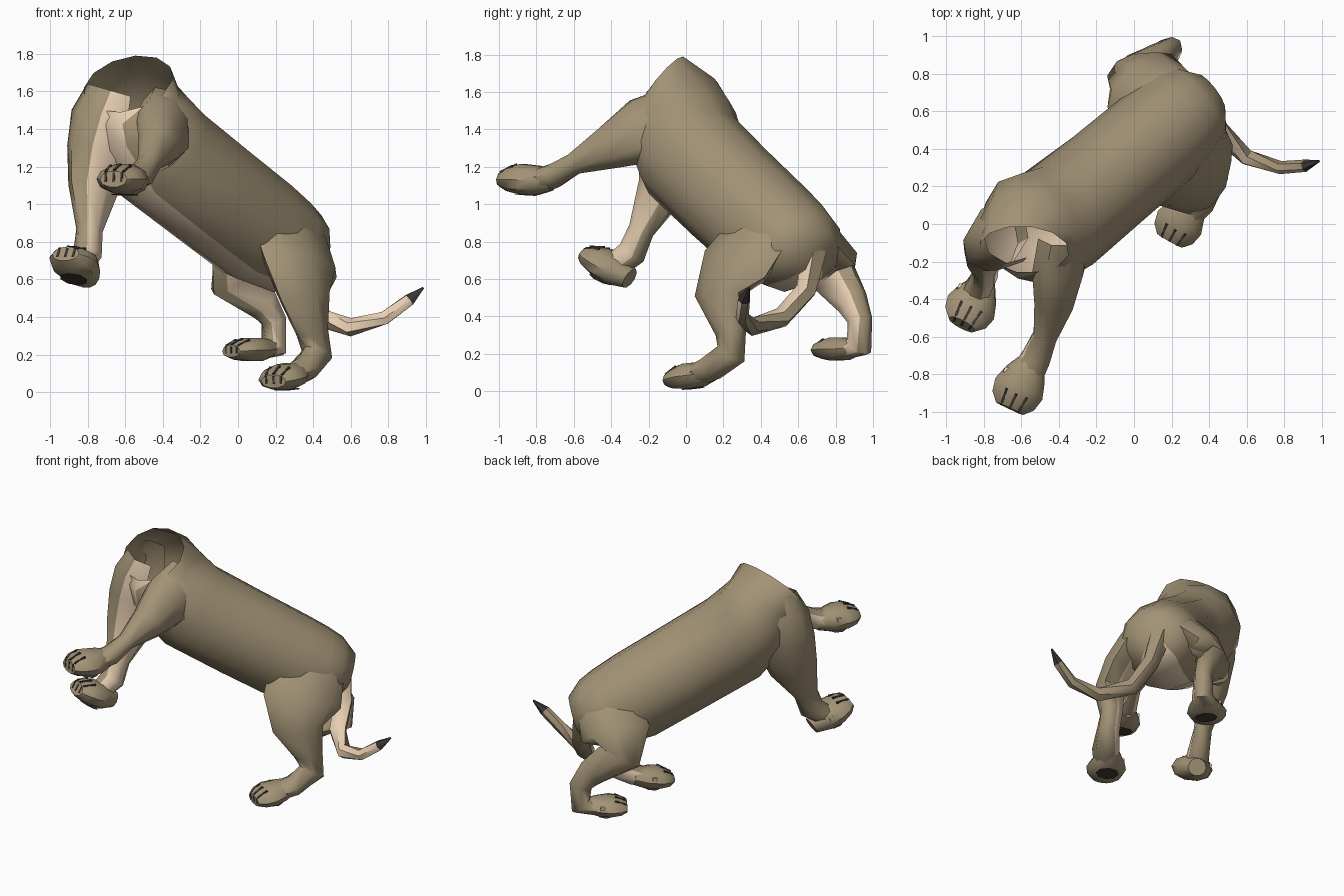
import bpy, bmesh, math
from mathutils import Vector, Matrix
from mathutils.bvhtree import BVHTree

if "Cube" in bpy.data.objects:
    bpy.data.objects.remove(bpy.data.objects["Cube"])


def material(name, rgb):
    m = bpy.data.materials.new(name)
    m.diffuse_color = (*rgb, 1)
    m.use_nodes = True
    m.node_tree.nodes["Principled BSDF"].inputs["Base Color"].default_value = m.diffuse_color
    return m


TAN = material("tan_fur", (0.36, 0.29, 0.18))
CREAM = material("cream_fur", (0.80, 0.62, 0.44))
DARK = material("dark_pads", (0.05, 0.04, 0.04))
LEFT = Vector((0.64, -0.77, 0))      # sideways direction of the animal


def finish(name, bm, angle=45, inside=None):
    bmesh.ops.recalc_face_normals(bm, faces=bm.faces)
    if inside:                       # drop faces buried in another part
        def buried(p):
            loc, nor, _, _ = inside.find_nearest(p)
            return (p - loc).dot(nor) < 0
        gone = [f for f in bm.faces if all(buried(v.co) for v in f.verts)
                and buried(f.calc_center_median())]
        bmesh.ops.delete(bm, geom=gone, context='FACES')
    me = bpy.data.meshes.new(name)
    tree = BVHTree.FromBMesh(bm)
    bm.to_mesh(me)
    bm.free()
    for m in (TAN, CREAM, DARK):
        me.materials.append(m)
    ob = bpy.data.objects.new(name, me)
    bpy.context.collection.objects.link(ob)
    bpy.ops.object.select_all(action='DESELECT')
    ob.select_set(True)
    bpy.context.view_layer.objects.active = ob
    bpy.ops.object.shade_smooth_by_angle(angle=math.radians(angle))
    return tree


def loft(name, secs, n=8, cream=lambda c, s: False, side=LEFT, first=None, dark_tip=False, inside=None):
    """secs: (x, y, z, half width, half depth); first: explicit axes of the first ring."""
    bm = bmesh.new()
    cs = [Vector(s[:3]) for s in secs]
    rings = []
    for i, s in enumerate(secs):
        t = (cs[min(i + 1, len(cs) - 1)] - cs[max(i - 1, 0)]).normalized()
        a = (side - t * side.dot(t)).normalized()
        b = a.cross(t) * s[4]
        a = a * s[3]
        if i == 0 and first:
            a, b = map(Vector, first)
        rings.append([bm.verts.new(cs[i] + a * math.cos(k * math.tau / n) + b * math.sin(k * math.tau / n))
                      for k in range(n)])
    for i in range(len(rings) - 1):
        for k in range(n):
            j = (k + 1) % n
            f = bm.faces.new((rings[i][k], rings[i][j], rings[i + 1][j], rings[i + 1][k]))
            mid = (k + 0.5) * math.tau / n
            f.material_index = 1 if cream(math.cos(mid), math.sin(mid)) else 0
            if dark_tip and i == len(rings) - 2:
                f.material_index = 2
    if not inside or dark_tip:
        bm.faces.new(rings[-1]).material_index = 2 if dark_tip else 0
    return finish(name, bm, 55, inside)


def paw(name, centre, f, size=1.0, height=1.0):
    """Rounded foot pointing along f, with toe slits, sole pad and dew claw."""
    c, f = Vector(centre), Vector(f).normalized()
    s = f.cross(Vector((0, 0, 1))).normalized()
    u = s.cross(f)
    frame = Matrix((s, f, u)).transposed().to_4x4()
    frame.translation = c
    bm = bmesh.new()
    rows = [(-0.15, 0.06, 0.06, 0.01), (-0.06, 0.11, 0.085, 0), (0.03, 0.138, 0.087, 0),
            (0.10, 0.122, 0.07, -0.005), (0.145, 0.08, 0.045, -0.01)]
    rings = []
    for y, w, h, z in rows:
        rings.append([bm.verts.new((w * math.cos(k * math.tau / 10), y,
                                    z + h * max(math.sin(k * math.tau / 10), -0.9))) for k in range(10)])
    for r, q in zip(rings, rings[1:]):
        for k in range(10):
            bm.faces.new((r[k], r[(k + 1) % 10], q[(k + 1) % 10], q[k]))
    bm.faces.new(rings[0])
    bm.faces.new(rings[-1])

    def block(mat, x, y, z, sx, sy, sz, rot=0, tilt=0):
        m = (Matrix.Translation((x, y, z)) @ Matrix.Rotation(rot, 4, 'Z')
             @ Matrix.Rotation(tilt, 4, 'X') @ Matrix.Diagonal((sx, sy, sz, 1)))
        v = bmesh.ops.create_cube(bm, size=1, matrix=m)['verts']
        for face in {g for p in v for g in p.link_faces}:
            face.material_index = mat
    for x in (-0.055, 0, 0.055):                     # slits between toes
        block(2, x, 0.098 - abs(x) * 0.1, 0.044 - abs(x) * 0.12, 0.014, 0.085, 0.04, x * 2, -0.5)
        block(2, x * 0.85, 0.138, 0.0, 0.014, 0.018, 0.05)
    block(1, 0.105, -0.03, 0.03, 0.02, 0.03, 0.025)  # dew claw
    pad = bmesh.ops.create_circle(bm, cap_ends=True, segments=8, radius=1, matrix=Matrix.Translation(
        (0, 0.0, -0.08)) @ Matrix.Diagonal((0.08, 0.065, 1, 1)))['verts']
    for face in {g for p in pad for g in p.link_faces}:
        face.material_index = 2
    bm.transform(frame @ Matrix.Diagonal((size, size, size * height, 1)))
    finish(name, bm, 40)


# torso: open neck ring, shoulders, barrel, rounded rump; cream underside
body = loft("torso", [(-.585, -.135, 1.64, 0, 0), (-.565, -.07, 1.55, .28, .25), (-.53, -.03, 1.43, .32, .285),
                      (-.40, .03, 1.26, .305, .31), (-.145, .235, 1.06, .29, .305), (.10, .44, .87, .285, .30),
                      (.25, .575, .785, .27, .265), (.35, .655, .77, .23, .20), (.41, .70, .75, .12, .12)],
            n=12, cream=lambda c, s: s < -0.8, first=((.235, -.03, .02), (.04, .12, .15)))

# legs: inner side is cream
inner_l = lambda c, s: c < -0.8
inner_r = lambda c, s: c > 0.8
loft("front_left_leg", [(-.38, -.06, 1.45, .13, .19), (-.40, -.24, 1.39, .14, .19), (-.425, -.42, 1.30, .11, .125),
                        (-.475, -.60, 1.215, .068, .06), (-.52, -.71, 1.15, .08, .07), (-.57, -.8, 1.13, .09, .06)],
     cream=inner_l, inside=body)
loft("front_right_leg", [(-.66, -.06, 1.60, .15, .15), (-.70, -.06, 1.46, .18, .20), (-.735, -.08, 1.28, .15, .20),
                         (-.77, -.13, 1.08, .105, .16), (-.79, -.24, .86, .06, .08), (-.80, -.29, .74, .07, .085),
                         (-.85, -.38, .67, .08, .07)], cream=inner_r, inside=body)
loft("rear_left_leg", [(.23, .44, .92, .10, .16), (.29, .36, .80, .11, .25), (.33, .26, .67, .11, .26),
                       (.355, .175, .51, .10, .165), (.395, .24, .32, .075, .095), (.42, .24, .20, .075, .09),
                       (.35, .13, .12, .09, .07), (.28, .06, .09, .09, .06)], cream=inner_l, inside=body)
loft("rear_right_leg", [(.16, .67, .86, .11, .20), (.03, .76, .73, .11, .23), (-.03, .80, .60, .09, .15),
                        (.13, .89, .475, .075, .10), (.19, .93, .38, .06, .075), (.19, .925, .24, .07, .075),
                        (.10, .85, .22, .09, .05)], cream=inner_r, inside=body)

# paws
paw("front_left_paw", (-.60, -.85, 1.13), (-.4, -.85, .08), 1.0)
paw("front_right_paw", (-.855, -.42, .67), (-.4, -.75, .5), 1.0)
paw("rear_left_paw", (.255, .03, .082), (-.47, -.85, -.12), .95, .88)
paw("rear_right_paw", (.07, .815, .225), (-.75, -.62, 0), .95, .8)

# tail: drops behind, sweeps sideways, dark tip
loft("tail", [(.34, .68, .75, .08, .08), (.39, .64, .54, .06, .065), (.44, .51, .395, .055, .06),
              (.60, .355, .345, .045, .05), (.78, .30, .395, .035, .04), (.91, .31, .49, .033, .035),
              (.985, .335, .555, .006, .006)], n=6, cream=lambda c, s: c > 0.4,
     side=Vector((.5, -.8, .25)), dark_tip=True, inside=body)
